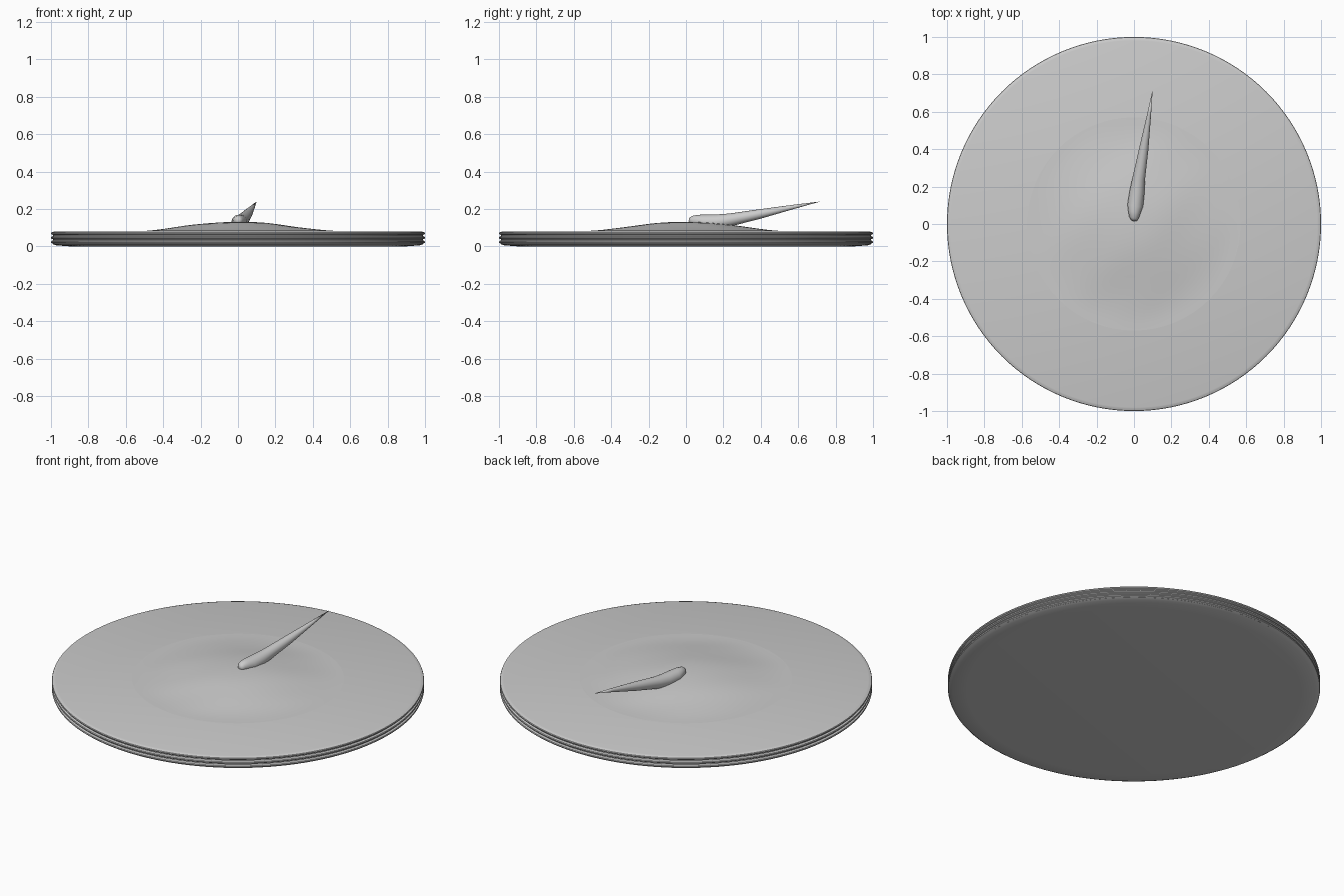
import bpy, bmesh, math
from mathutils import Vector

cube = bpy.data.objects.get("Cube")
if cube:
    bpy.data.objects.remove(cube, do_unlink=True)

grey = bpy.data.materials.new("light_grey")
grey.use_nodes = True
grey.diffuse_color = (0.6, 0.6, 0.6, 1)
grey.node_tree.nodes["Principled BSDF"].inputs["Base Color"].default_value = (0.6, 0.6, 0.6, 1)


def loft(name, rings, angle):
    """Join rings of points into a capped skin; a one-point ring closes to a tip."""
    bm = bmesh.new()
    loops = [[bm.verts.new(p) for p in ring] for ring in rings]
    for a, b in zip(loops, loops[1:]):
        n = max(len(a), len(b))
        for i in range(n):
            j = (i + 1) % n
            quad = [a[i % len(a)], a[j % len(a)], b[j % len(b)], b[i % len(b)]]
            bm.faces.new(list(dict.fromkeys(quad)))
    for end in (loops[0], loops[-1]):
        if len(end) > 2:
            bm.faces.new(end)
    bmesh.ops.recalc_face_normals(bm, faces=bm.faces)
    mesh = bpy.data.meshes.new(name)
    bm.to_mesh(mesh)
    bm.free()
    mesh.materials.append(grey)
    obj = bpy.data.objects.new(name, mesh)
    bpy.context.collection.objects.link(obj)
    bpy.ops.object.select_all(action='DESELECT')
    obj.select_set(True)
    bpy.context.view_layer.objects.active = obj
    bpy.ops.object.shade_smooth_by_angle(angle=math.radians(angle))
    return obj


def circle(r, z, n=128):
    return [(r * math.cos(t), r * math.sin(t), z)
            for t in (math.tau * i / n for i in range(n))]


# Round base with a ribbed rim and slightly dished underside
profile = [(0.9, 0), (0.975, 0.006), (0.99, 0.012)]
for z in (0.014, 0.037, 0.06):
    profile += [(0.988, z), (0.998, z + 0.004), (1.0, z + 0.009),
                (0.998, z + 0.014), (0.988, z + 0.018)]
profile += [(0.98, 0.08)]
loft("base_disc", [circle(r, z) for r, z in profile], 30)

# Low mound with faint ripples
mound = []
steps = 14
for k in range(steps):
    f = 1 - k / steps
    height = 0.081 + 0.05 * (0.5 + 0.5 * math.cos(math.pi * f ** 1.1))
    ripple = 0.0015 * math.sin(math.pi * f)
    mound.append([(x, y, z + ripple * math.sin(16 * x - 9 * y) * math.cos(7 * y))
                  for x, y, z in circle(0.57 * f, height, 64)])
mound.append([(0, 0, 0.131)])
loft("centre_mound", mound, 60)

# Leaning spike with a blunt rounded foot: centre and radius of each ring
path = [((0, 0.02, 0.136), 0.016), ((0, 0.035, 0.137), 0.026),
        ((0.003, 0.07, 0.134), 0.035), ((0.007, 0.1, 0.128), 0.042),
        ((0.016, 0.17, 0.131), 0.040), ((0.025, 0.24, 0.142), 0.034),
        ((0.052, 0.4, 0.174), 0.025), ((0.08, 0.58, 0.212), 0.011)]
tip = Vector((0.1, 0.72, 0.24))
axis = (tip - Vector(path[0][0])).normalized()
side = axis.cross(Vector((0, 0, 1))).normalized()
up = side.cross(axis)
rings = [[Vector((0, 0.014, 0.134))]]
for centre, r in path:
    rings.append([Vector(centre) + side * x + up * y for x, y, _ in circle(r, 0, 24)])
rings.append([tip])
loft("spike", rings, 50)
